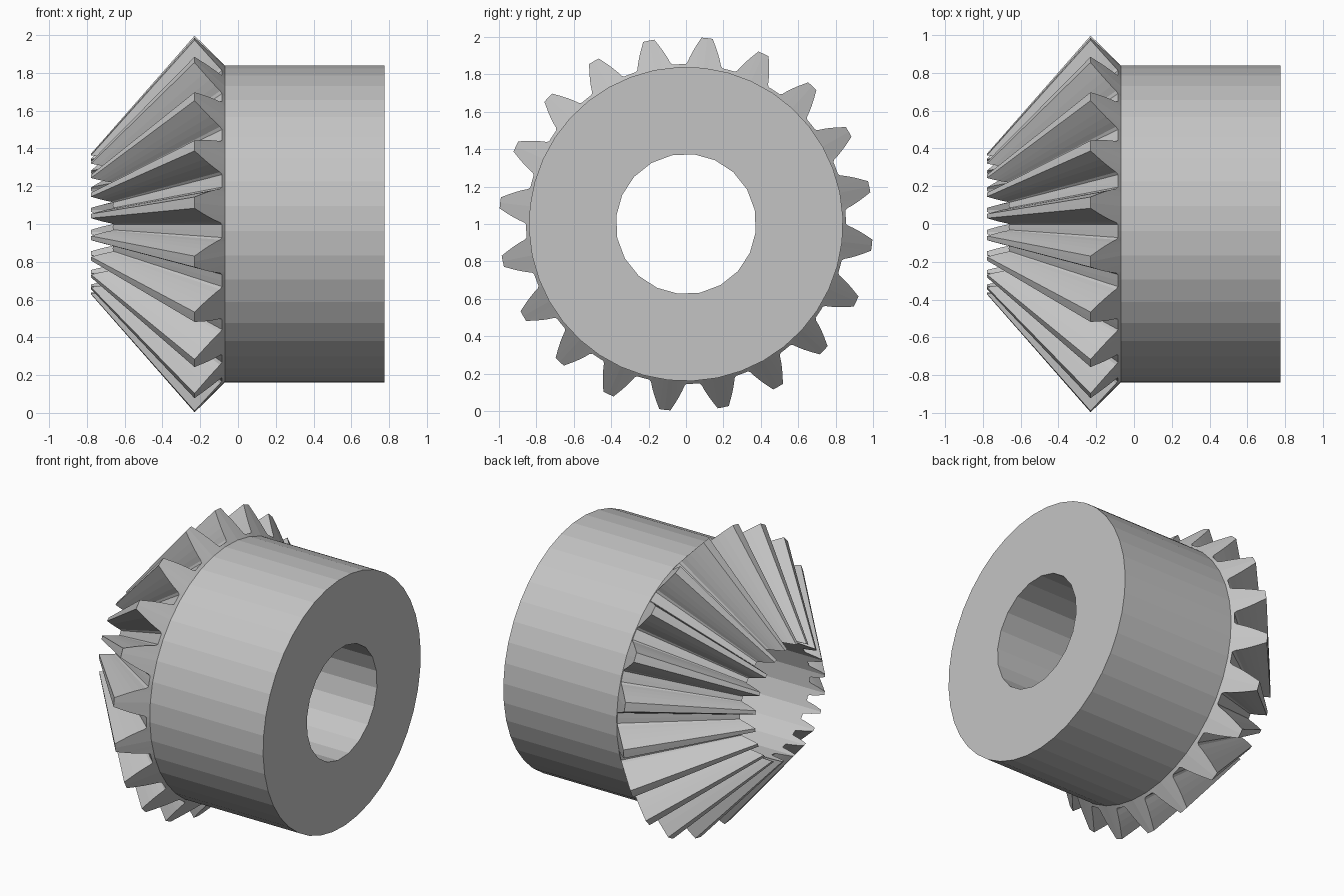
import bpy, bmesh
from math import pi, cos, radians

cube = bpy.data.objects.get("Cube")
if cube:
    bpy.data.objects.remove(cube, do_unlink=True)

TEETH = 20
PITCH = 2 * pi / TEETH
PHASE = radians(-6.5)       # angle of one tooth centre
APEX = -1.105               # x where all tooth lines converge
BACK = 0.77                 # back cone: x + radius = BACK
HUB_R, BORE_R, END_X = 0.84, 0.375, 0.775

# Half tooth outline on the back cone: (radius, half width), root to tip
FLANK = [(0.855, 0.10), (0.865, 0.09), (0.89, 0.082), (0.92, 0.07),
         (0.95, 0.056), (0.975, 0.043), (1.0, 0.03)]


def polygon_radius(radius, sides, angle):
    """Distance to the edge of a regular polygon with a corner at angle 0."""
    step = 2 * pi / sides
    return radius * cos(step / 2) / cos(angle % step - step / 2)


# Outline of one tooth with its gap, repeated around the gear
half = [(w / r, r) for r, w in FLANK]
tooth = ([(-PITCH / 2, FLANK[0][0])] + [(-a, r) for a, r in half]
         + [(0, FLANK[-1][0])] + [(a, r) for a, r in reversed(half)])
outline = [(i * PITCH + a, r) for i in range(TEETH) for a, r in tooth]

# Rings of (x, radius, angle), in order around the cross-section
tooth_back, tooth_inner, hub_start, hub_end, bore_end = [], [], [], [], []
for a, r in outline:
    hub = polygon_radius(HUB_R, 2 * TEETH, a)
    bore = polygon_radius(BORE_R, TEETH, a)
    x = BACK - r
    tooth_back.append((x, r, a))
    tooth_inner.append((APEX + (x - APEX) * bore / r, bore, a))
    hub_start.append((BACK - HUB_R, hub, a))
    hub_end.append((END_X, hub, a))
    bore_end.append((END_X, bore, a))

bm = bmesh.new()


def add_ring(points):
    verts = []
    for x, r, a in points:
        a += PHASE
        verts.append(bm.verts.new((x, r * cos(a), 1 + r * cos(a - pi / 2))))
    return verts


# Join each ring to the next: back cone, hub, end face, bore and teeth
rings = [add_ring(p) for p in (tooth_back, hub_start, hub_end, bore_end, tooth_inner)]
n = len(outline)
for k, ring in enumerate(rings):
    following = rings[(k + 1) % len(rings)]
    for i in range(n):
        j = (i + 1) % n
        bm.faces.new((ring[i], ring[j], following[j], following[i]))
bmesh.ops.recalc_face_normals(bm, faces=bm.faces[:])

mesh = bpy.data.meshes.new("bevel_gear")
bm.to_mesh(mesh)
bm.free()
gear = bpy.data.objects.new("bevel_gear", mesh)
bpy.context.collection.objects.link(gear)

# Plain grey metal
grey = bpy.data.materials.new("grey")
grey.use_nodes = True
colour = (0.55, 0.55, 0.55, 1)
grey.diffuse_color = colour
grey.node_tree.nodes["Principled BSDF"].inputs["Base Color"].default_value = colour
mesh.materials.append(grey)
